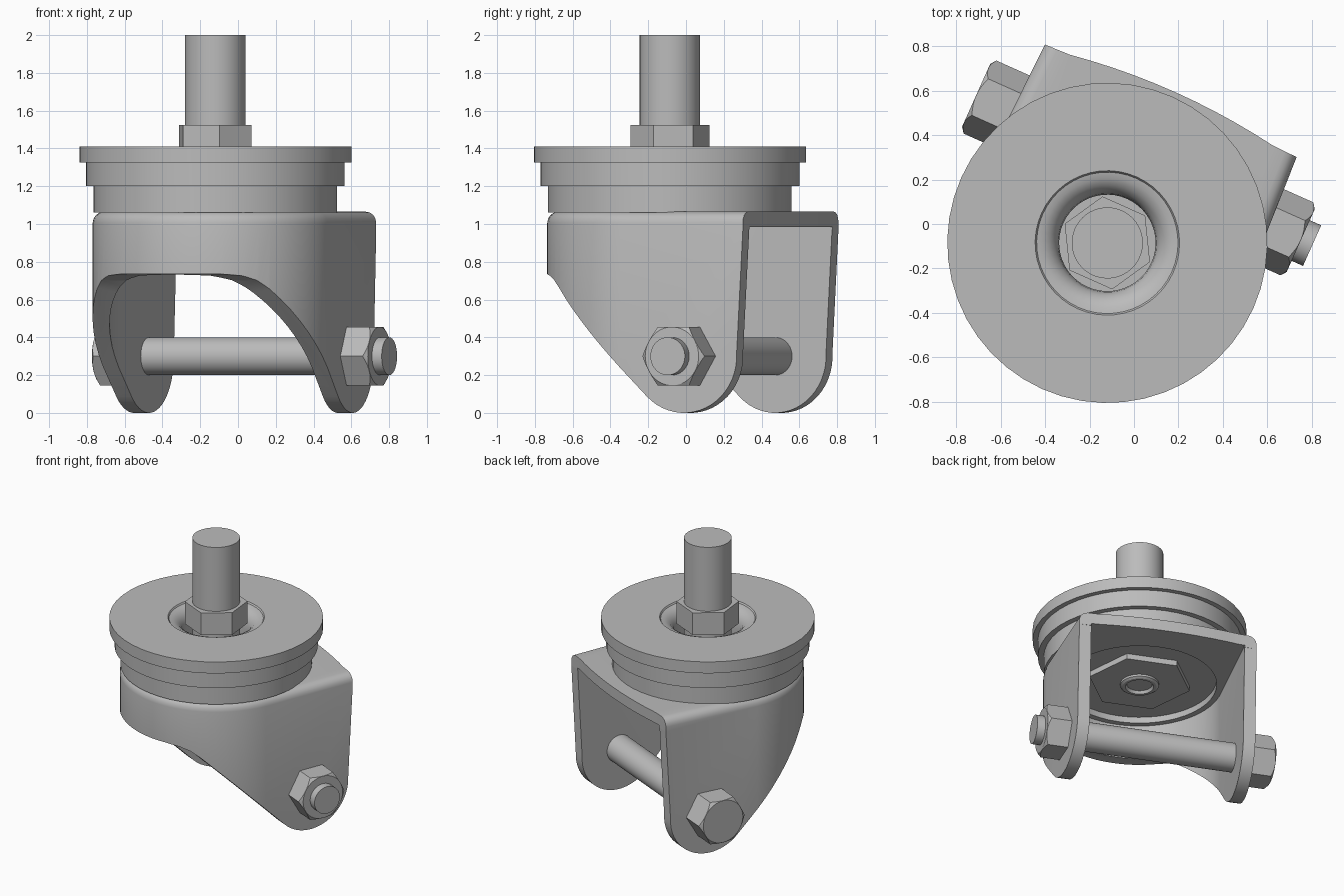
import bpy, bmesh
from math import sin, cos, pi, radians
from mathutils import Matrix, Vector

cube = bpy.data.objects.get("Cube")
if cube:
    bpy.data.objects.remove(cube)

steel = bpy.data.materials.new("grey_steel")
steel.use_nodes = True
GREY = (0.5, 0.5, 0.5, 1)
steel.diffuse_color = GREY
steel.node_tree.nodes["Principled BSDF"].inputs["Base Color"].default_value = GREY

# Swivel frame: the fork is turned about its off-centre vertical axis
SWIVEL = Matrix.Translation((-0.12, -0.085, 0)) @ Matrix.Rotation(radians(-24.1), 4, 'Z')
# Sideways frame: profile plane becomes y-z, extrusion runs along x
SIDE = Matrix(((0, 0, 1, 0), (1, 0, 0, 0), (0, 1, 0, 0), (0, 0, 0, 1)))
AXLE = Matrix.Translation((0, 0.365, 0.3)) @ SIDE
UP = Matrix.Identity(4)


def finish(bm, name, frame):
    bmesh.ops.recalc_face_normals(bm, faces=bm.faces)
    bm.transform(SWIVEL @ frame)
    mesh = bpy.data.meshes.new(name)
    bm.to_mesh(mesh)
    bm.free()
    mesh.materials.append(steel)
    ob = bpy.data.objects.new(name, mesh)
    bpy.context.collection.objects.link(ob)
    return ob


def arc(r, a0, a1, n, cx=0, cy=0):
    angles = [radians(a0 + (a1 - a0) * i / n) for i in range(n + 1)]
    return [(cx + r * cos(a), cy + r * sin(a)) for a in angles]


def prism(name, points, low, high, frame=UP, top_round=0):
    bm = bmesh.new()
    base = bm.faces.new([bm.verts.new((x, y, low)) for x, y in points])
    ext = bmesh.ops.extrude_face_region(bm, geom=[base])["geom"]
    top = [v for v in ext if isinstance(v, bmesh.types.BMVert)]
    bmesh.ops.translate(bm, verts=top, vec=(0, 0, high - low))
    if top_round:
        # round the top rim everywhere but along the open back
        rim = [e for e in bm.edges if all(v.co.z > high - 0.001 for v in e.verts)
               and not all(v.co.y > 0.695 for v in e.verts)]
        bmesh.ops.bevel(bm, geom=rim, offset=top_round, segments=4,
                        profile=0.5, affect='EDGES')
    return finish(bm, name, frame)


def lathe(name, profile, frame=UP, steps=48):
    bm = bmesh.new()
    verts = [bm.verts.new((r, 0, h)) for r, h in profile]
    edges = [bm.edges.new(p) for p in zip(verts, verts[1:])]
    bmesh.ops.spin(bm, geom=verts + edges, cent=(0, 0, 0), axis=(0, 0, 1),
                   angle=2 * pi, steps=steps)
    bmesh.ops.remove_doubles(bm, verts=bm.verts, dist=0.0001)
    return finish(bm, name, frame)


def rod(name, r, low, high, frame=UP):
    return lathe(name, [(0, low), (r, low), (r, high), (0, high)], frame)


def hexagon(name, r, low, high, frame=UP):
    return prism(name, arc(r, 0, 300, 5), low, high, frame)


def boolean(ob, cutter, operation):
    mod = ob.modifiers.new("cut", 'BOOLEAN')
    mod.operation, mod.object, mod.solver = operation, cutter, 'EXACT'
    bpy.context.view_layer.objects.active = ob
    bpy.ops.object.modifier_apply(modifier=mod.name)
    bpy.data.objects.remove(cutter)


# Fork: U-shaped bent plate, hollowed, then trimmed to its side outline
back = [(0.1 * i, 0.704 + 0.04 * (1 - (i / 5) ** 2)) for i in range(5, -6, -1)]
plan = arc(0.65, 180, 360, 32) + [(0.62, 0.7)] + back + [(-0.62, 0.7)]
fork = prism("fork", plan, -0.05, 1.065, top_round=0.06)
hollow = arc(0.56, 180, 360, 32) + [(0.53, 0.9), (-0.53, 0.9)]
boolean(fork, prism("hollow_cutter", hollow, -0.2, 0.985), 'DIFFERENCE')
boolean(fork, rod("recess_cutter", 0.52, 0.9, 1.03), 'DIFFERENCE')
outline = ([(0.8, 1.2), (0.8, 0.97), (0.7, 0.97)]
           + arc(0.3, 3, -135, 20, 0.365, 0.3)
           + [(-0.42, 0.661), (-0.47, 0.703), (-0.52, 0.726), (-0.58, 0.735),
              (-0.8, 0.735), (-0.8, 1.2)])
boolean(fork, prism("outline_cutter", outline, -1, 1, SIDE), 'INTERSECT')

# Swivel bearing: three stepped rings with a flared mouth
lathe("swivel_bearing", [
    (0, 1.06), (0.645, 1.06), (0.645, 1.2), (0.685, 1.2), (0.685, 1.325),
    (0.72, 1.325), (0.72, 1.41), (0.325, 1.41), (0.318, 1.4), (0.29, 1.395),
    (0.26, 1.378), (0.235, 1.35), (0.222, 1.315), (0.217, 1.27),
    (0.217, 1.2), (0, 1.2)])

# Stem with its hexagonal collar
rod("stem", 0.16, 1.19, 2.0)
hexagon("stem_collar", 0.21, 1.36, 1.525)

# Underside of the swivel: hexagonal head with a hollow boss
hexagon("king_bolt_head", 0.35, 0.99, 1.04)
lathe("king_bolt_boss", [(0, 1.0), (0.13, 1.0), (0.13, 0.975), (0.115, 0.965),
                         (0.095, 0.965), (0.085, 0.985), (0, 0.985)])

# Axle bolt through both legs
rod("axle_bolt", 0.1, -0.7, 0.846, AXLE)


def chamfered_hex(name, inner, outer):
    part = hexagon(name, 0.18, min(inner, outer), max(inner, outer), AXLE)
    step = 0.02 if outer > inner else -0.02
    limit = [(0, inner - step), (0.22, inner - step), (0.22, outer - 2.5 * step),
             (0.155, outer), (0.15, outer + step), (0, outer + step)]
    boolean(part, lathe(name + "_cutter", limit, AXLE), 'INTERSECT')


chamfered_hex("axle_nut", 0.62, 0.79)
chamfered_hex("axle_bolt_head", -0.62, -0.81)

# Smooth the round surfaces, keep hard edges crisp
for ob in bpy.context.collection.objects:
    ob.select_set(ob.type == 'MESH' and steel.name in ob.data.materials)
bpy.context.view_layer.objects.active = fork
bpy.ops.object.shade_smooth_by_angle(angle=radians(30))
